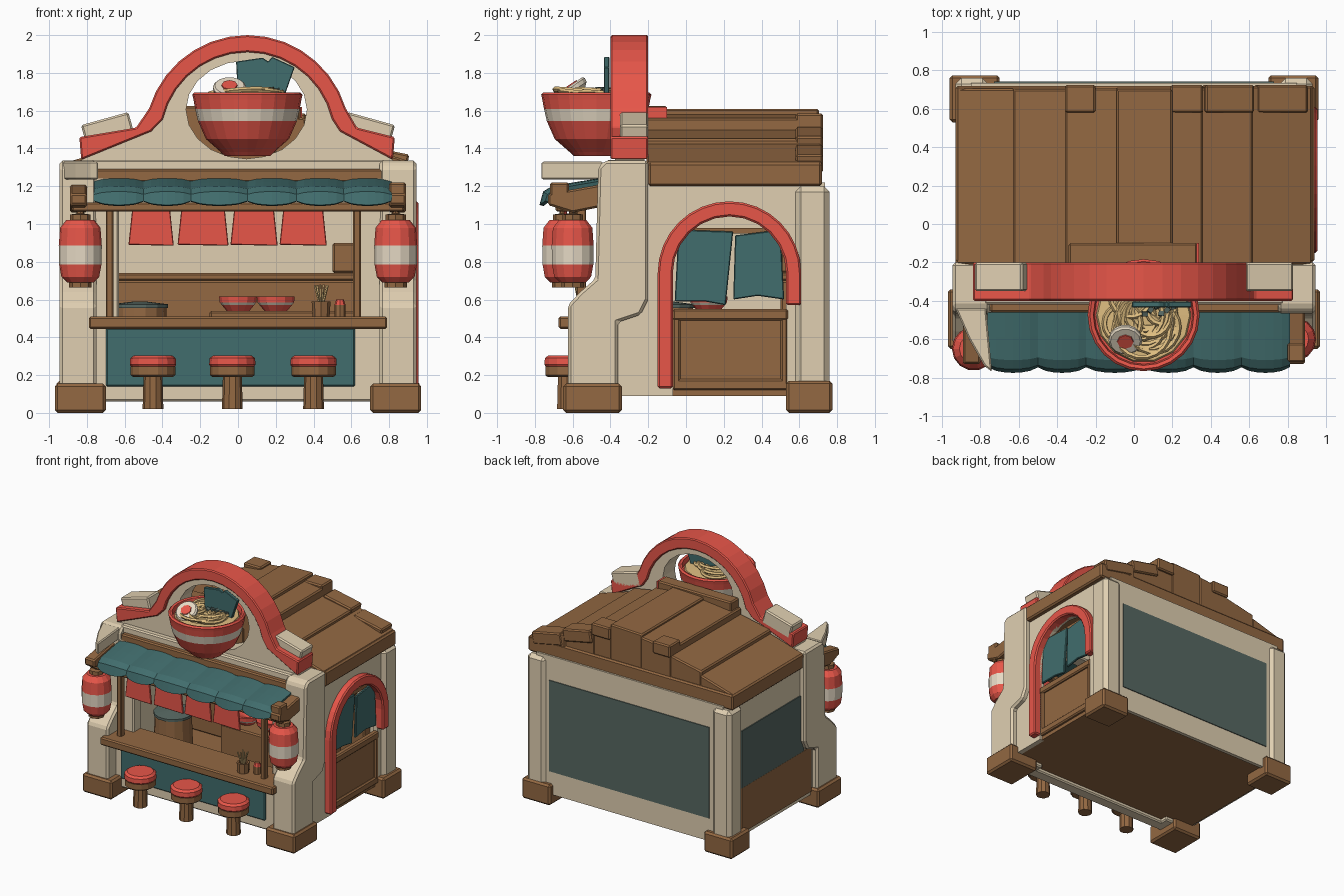
import bpy, bmesh, math, random

if "Cube" in bpy.data.objects:
    bpy.data.objects.remove(bpy.data.objects["Cube"])
random.seed(4)

def material(name, *srgb):
    m = bpy.data.materials.new(name)
    m.diffuse_color = [((c / 255 + .055) / 1.055) ** 2.4 for c in srgb] + [1]
    m.use_nodes = True
    m.node_tree.nodes["Principled BSDF"].inputs["Base Color"].default_value = m.diffuse_color
    return m

CREAM = material("cream plaster", 224, 207, 177)
PALE = material("pale stripe", 230, 218, 197)
RED = material("coral red", 231, 86, 73)
WOOD = material("brown wood", 147, 104, 66)
TEAL = material("teal cloth", 65, 109, 109)
SLATE = material("slate panel", 87, 104, 98)
NOODLE = material("noodle yellow", 222, 189, 128)

def make(name, bm, mats, bevel=0, loc=(0, 0, 0), rot=(0, 0, 0)):
    bmesh.ops.remove_doubles(bm, verts=bm.verts, dist=1e-5)
    bmesh.ops.recalc_face_normals(bm, faces=bm.faces)
    me = bpy.data.meshes.new(name)
    bm.to_mesh(me)
    bm.free()
    o = bpy.data.objects.new(name, me)
    bpy.context.collection.objects.link(o)
    for m in mats if isinstance(mats, list) else [mats]:
        me.materials.append(m)
    o.location, o.rotation_euler = loc, rot
    if bevel:
        b = o.modifiers.new("bevel", "BEVEL")
        b.width, b.segments = bevel, 1
    return o

def box(name, x, y, z, mat, bevel=.01, rot=(0, 0, 0)):
    bm = bmesh.new()
    bmesh.ops.create_cube(bm, size=1)
    bmesh.ops.scale(bm, verts=bm.verts, vec=(x[1] - x[0], y[1] - y[0], z[1] - z[0]))
    return make(name, bm, mat, bevel, (sum(x) / 2, sum(y) / 2, sum(z) / 2), rot)

def prism(name, axis, pts, a, b, mat, bevel=.01):
    """Profile (the two other axes in order) extruded along an axis from a to b."""
    at = {"x": lambda p, d: (d, *p), "y": lambda p, d: (p[0], d, p[1]), "z": lambda p, d: (*p, d)}[axis]
    bm = bmesh.new()
    lo, hi = ([bm.verts.new(at(p, d)) for p in pts] for d in (a, b))
    bm.faces.new(lo)
    bm.faces.new(hi)
    for i in range(len(pts)):
        j = (i + 1) % len(pts)
        bm.faces.new((lo[i], lo[j], hi[j], hi[i]))
    return make(name, bm, mat, bevel)

def lathe(name, prof, loc, mats, n=14, bands=(), rot=(0, 0, 0)):
    """Revolve (r,z); segments listed in bands get the second material."""
    bm = bmesh.new()
    ring = lambda r, z: [bm.verts.new((r * math.cos(t * math.tau / n), r * math.sin(t * math.tau / n), z)) for t in range(n)]
    rings = [ring(max(r, 1e-4), z) for r, z in prof]
    for k in range(len(rings) - 1):
        for i in range(n):
            j = (i + 1) % n
            f = bm.faces.new((rings[k][i], rings[k][j], rings[k + 1][j], rings[k + 1][i]))
            f.material_index = 1 if k in bands else 0
    bm.faces.new(rings[0])
    bm.faces.new(rings[-1])
    return make(name, bm, mats, 0, loc, rot)

def arc(cx, cz, rx, rz, a0, a1, n):
    return [(cx + rx * math.cos(math.radians(a0 + (a1 - a0) * i / n)),
             cz + rz * math.sin(math.radians(a0 + (a1 - a0) * i / n))) for i in range(n + 1)]

# Feet, pillars and corner posts
pillar = [(-.625, .1), (-.625, .57), (-.56, .64), (-.48, .71), (-.465, 1.3), (-.43, 1.335), (-.2, 1.335),
          (-.2, .6), (-.24, .52), (-.36, .48), (-.36, .1)]
for s, side in ((-1, "left"), (1, "right")):
    span = lambda a, b: sorted((s * a, s * b))
    box(side + "_front_foot", span(.7, .97), (-.65, -.34), (0, .155), WOOD, .015)
    box(side + "_back_foot", span(.7, .96), (.53, .775), (0, .17), WOOD, .015)
    prism(side + "_front_pillar", "x", pillar, *span(.75, .945), CREAM, .015)
    box(side + "_inner_wall", span(.63, .78), (-.46, -.36), (.06, 1.25), CREAM)
    box(side + "_back_post", span(.76, .93), (.58, .76), (.12, 1.2), CREAM, .03)
    box(side + "_window_post", span(.61, .65) if s > 0 else (-.7, -.66), (-.58, -.53), (.5, 1.1), WOOD, .006)
    box(side + "_shoulder_block", span(.56, .82), (-.35, -.2), (1.44, 1.56), CREAM, .01, (0, s * .27, 0))
    # Sloped rafter carrying the lantern
    prism(side + "_rafter", "x", [(-.73, 1.1), (-.73, 1.16), (-.45, 1.21), (-.45, 1.09), (-.6, 1.06)],
          *span(.8, .89), WOOD)
    # Paper lantern
    ly = -.6 if s > 0 else -.65
    lathe(side + "_lantern", [(.07, .69), (.1, .72), (.112, .785), (.114, .885), (.107, .98), (.075, 1.02)],
          (s * .835, ly, 0), [RED, PALE], 14, (2,))
    lathe(side + "_lantern_base", [(.06, .665), (.06, .71)], (s * .835, ly, 0), WOOD, 8)
    lathe(side + "_lantern_cap", [(.055, 1.01), (.055, 1.05), (.02, 1.055), (.02, 1.14)], (s * .835, ly, 0), WOOD, 8)
prism("broken_pillar_tip", "z", [(-.93, -.44), (-.77, -.44), (-.74, -.77), (-.78, -.74), (-.86, -.6)], 1.235, 1.33, CREAM, .008)
box("right_rafter_end", (.8, .89), (-.72, -.62), (1.12, 1.22), WOOD)

# Floor, back wall and left wall with plates
box("floor", (-.88, .88), (-.45, .7), (.09, .13), WOOD, 0)
box("back_wall", (-.85, .85), (.705, .735), (.08, 1.22), CREAM, 0)
box("back_panel", (-.73, .73), (.734, .742), (.27, 1.02), SLATE, 0)
box("left_wall", (-.9, -.86), (-.36, .7), (.1, 1.22), CREAM, 0)
box("left_upper_panel", (-.908, -.899), (-.24, .57), (.5, .97), SLATE, 0)
box("left_lower_panel", (-.909, -.9), (-.34, .57), (.13, .5), WOOD, 0)

# Right wall with arched doorway
inner = arc(.23, .74, .3, .3, 180, 0, 12)
prism("right_wall", "x", [(-.38, .09), (-.38, 1.22), (.7, 1.22), (.7, .09), (.53, .09), (.53, .12)][:5] + inner[::-1] + [(-.07, .09)],
      .86, .9, CREAM, 0)
prism("door_arch", "x", [(-.15, .13)] + arc(.23, .74, .38, .38, 180, 0, 16) + [(.61, .57), (.53, .57)] + inner[::-1] + [(-.07, .13)],
      .87, .955, RED, .01)
box("door_panel", (.86, .89), (-.07, .54), (.12, .55), WOOD)
box("door_top_rail", (.86, .91), (-.07, .54), (.49, .55), WOOD)
box("door_bottom_rail", (.86, .905), (-.07, .54), (.12, .18), WOOD)
for y in (-.07, .5):
    box("door_stile", (.86, .905), (y, y + .04), (.12, .52), WOOD)
box("curtain_rod", (.86, .88), (-.07, .53), (.95, .98), WOOD, 0)
prism("door_curtain_front", "x", [(-.06, .59), (-.04, .97), (.25, .96), (.21, .57), (.1, .59)], .875, .895, TEAL, .005)
prism("door_curtain_back", "x", [(.26, .94), (.5, .97), (.52, .6), (.38, .62), (.25, .6)], .88, .9, TEAL, .005)

# Stepped plank roof
box("roof_base", (-.93, .94), (-.2, .72), (1.2, 1.325), WOOD, .012)
for x0, x1, z0, z1 in ((-.93, -.62, 1.32, 1.41), (-.63, -.34, 1.44, 1.5), (-.36, -.08, 1.55, 1.58), (-.09, .2, 1.6, 1.61),
                       (.19, .36, 1.58, 1.56), (.34, .62, 1.5, 1.45), (.6, .93, 1.43, 1.325)):
    prism("roof_plank", "y", [(x0, 1.28), (x1, 1.28), (x1, z1), (x0, z0)], -.21, .7 + random.uniform(0, .02), WOOD, .01)
for x0, x1, z in ((-.36, -.2, 1.585), (.19, .36, 1.585), (.36, .62, 1.49), (.63, .9, 1.395)):
    box("roof_end_cap", (x0, x1), (.58, .725), (z - .1, z), WOOD, .01, (0, .2 if x0 > .3 else 0, 0))
box("ridge_brace", (-.34, .33), (-.21, -.1), (1.48, 1.625), WOOD)
box("ridge_brace_end", (.325, .339), (-.2, -.1), (1.53, 1.62), RED, 0)

# Curved gable with red rim and round opening
rim_in = [(-.83, 1.34), (-.46, 1.49)] + arc(.05, 1.45, .46, .46, 167, 13, 14) + [(.54, 1.49), (.82, 1.34)]
rim_out = [(-.84, 1.46), (-.54, 1.51)] + arc(.05, 1.45, .545, .55, 163, 17, 14) + [(.63, 1.51), (.83, 1.46)]
prism("gable_rim", "y", rim_out + rim_in[::-1], -.4, -.2, RED, .008)
gable = prism("gable_wall", "y", rim_in + [(.8, 1.2), (-.8, 1.2)], -.375, -.22, CREAM, 0)
hole = prism("gable_hole_cutter", "y", arc(.045, 1.605, .32, .26, 0, 342, 19), -.6, 0, CREAM, 0)
hole.hide_render = True
cut = gable.modifiers.new("opening", "BOOLEAN")
cut.object, cut.operation, cut.solver = hole, "DIFFERENCE", "EXACT"
bpy.context.view_layer.objects.active = gable
bpy.ops.object.modifier_apply(modifier="opening")
bpy.data.objects.remove(hole)
box("gable_lower_wall", (-.78, .78), (-.42, -.3), (1.15, 1.34), CREAM)
box("awning_beam", (-.75, .77), (-.46, -.4), (1.22, 1.29), WOOD)
box("lantern_beam", (-.88, .88), (-.69, -.58), (1.065, 1.115), WOOD)

# Noodle bowl sign with noodles, egg and seaweed
BX, BY = .05, -.475
lathe("sign_bowl", [(0, 1.36), (.12, 1.36), (.14, 1.38), (.22, 1.45), (.262, 1.545), (.277, 1.61), (.286, 1.66), (.292, 1.685),
                    (.28, 1.697), (.262, 1.692), (.255, 1.655), (0, 1.655)], (BX, BY, 0), [RED, PALE], 24, (4,))
lathe("noodle_base", [(.25, 1.65), (.24, 1.675), (.0, 1.69)], (BX, BY, 0), NOODLE, 14)
for i in range(18):
    r, a = random.uniform(.07, .15), random.uniform(0, math.tau)
    d = random.uniform(0, .225 - r)
    bpy.ops.mesh.primitive_torus_add(major_segments=18, minor_segments=5, major_radius=r, minor_radius=.014,
                                     location=(BX + d * math.cos(a), BY + d * math.sin(a), 1.695),
                                     rotation=(random.uniform(-.12, .12), random.uniform(-.12, .12), 0))
    bpy.context.object.name = "noodle"
    bpy.context.object.data.materials.append(NOODLE)
lathe("egg_half", [(.05, -.04), (.085, -.01), (.088, .012), (.078, .022)], (-.045, -.6, 1.715), PALE, 14, (), (.6, 0, 0))
lathe("egg_yolk", [(.045, .015), (.042, .028)], (-.045, -.6, 1.715), RED, 8, (), (.6, 0, 0))
prism("seaweed_sheet", "y", [(0, 1.66), (-.01, 1.86), (.13, 1.88), (.16, 1.86), (.18, 1.885), (.3, 1.83), (.24, 1.66)], -.435, -.405, TEAL, .004)
for i in range(6):
    x, y = .04 + .03 * i, -.48 + .02 * (i % 3)
    box("seaweed_bit", (x, x + .03), (y, y + .025), (1.7, 1.72), SLATE, 0, (.2, .3, i))

# Scalloped teal awning
edges = [-.76, -.5, -.25, .05, .31, .56, .81]
rows = [(-.4, 1.225), (-.58, 1.195), (-.69, 1.175), (-.725, 1.15), (-.735, 1.12)]
for x0, x1 in zip(edges, edges[1:]):
    bm = bmesh.new()
    grid = [[bm.verts.new((x0 + (x1 - x0) * u / 6, y - .03 * math.sin(math.pi * u / 6) ** .6 * k / 4,
                           z + .022 * math.sin(math.pi * u / 6) ** .6 * (k < 4 and .7 or -1))) for u in range(7)]
            for k, (y, z) in enumerate(rows)]
    for k in range(4):
        for u in range(6):
            bm.faces.new((grid[k][u], grid[k][u + 1], grid[k + 1][u + 1], grid[k + 1][u]))
    o = make("awning_panel", bm, TEAL)
    sol = o.modifiers.new("thickness", "SOLIDIFY")
    sol.thickness, sol.offset = .022, 0

# Red hanging flags
for x0, x1 in ((-.57, -.35), (-.31, -.06), (-.03, .2), (.23, .46)):
    prism("hanging_flag", "y", [(x0 + .01, 1.08), (x1 - .01, 1.08), (x1 + .01, .885), (x0 - .01, .89)], -.645, -.63, RED, .004)

# Front wall, cloth panel and counter
box("front_wall", (-.78, .78), (-.52, -.42), (.06, .46), CREAM)
box("front_cloth", (-.7, .62), (-.535, -.515), (.14, .45), TEAL, .008)
box("counter", (-.79, .79), (-.675, -.36), (.445, .51), WOOD, .01)

# Stools
for x in (-.45, -.03, .4):
    lathe("stool_leg", [(.055, .02), (.05, .2)], (x, -.63, 0), WOOD, 10)
    lathe("stool_ring", [(.105, .19), (.118, .2), (.118, .245), (.1, .25)], (x, -.63, 0), WOOD, 14)
    lathe("stool_seat", [(.115, .245), (.123, .255), (.12, .29), (.1, .305)], (x, -.63, 0), RED, 14)

# Interior shelf, table, pot, bowls and chopsticks
box("back_shelf", (-.8, .8), (.5, .67), (.13, .7), WOOD)
box("back_shelf_top", (-.82, .82), (.47, .67), (.7, .74), WOOD)
box("inner_table", (-.15, .75), (-.02, .28), (.13, .54), WOOD)
box("storage_box", (.5, .64), (.5, .64), (.74, .9), WOOD)
lathe("cooking_pot", [(.13, .13), (.15, .3), (.14, .56)], (-.52, -.1, 0), WOOD, 14)
lathe("pot_lid", [(.15, .555), (.15, .575), (.03, .59)], (-.52, -.1, 0), SLATE, 14)
for x in (0, .2):
    lathe("small_bowl", [(.06, .54), (.085, .57), (.097, .585), (.1, .615), (.08, .615), (0, .58)], (x, .12, 0), [RED, PALE], 12, (1,))
lathe("chopstick_cup", [(.045, .51), (.05, .59), (.035, .59), (.03, .54)], (.44, -.56, 0), WOOD, 8)
for i in range(6):
    lathe("chopstick", [(.006, 0), (.006, .14)], (.44, -.56, .54), NOODLE, 5, (), (.2 * math.sin(i), .25 * math.cos(i * 1.7), 0))
lathe("spice_jar", [(.03, .51), (.03, .57), (.02, .6)], (.54, -.52, 0), [WOOD, RED], 8, (1,))
